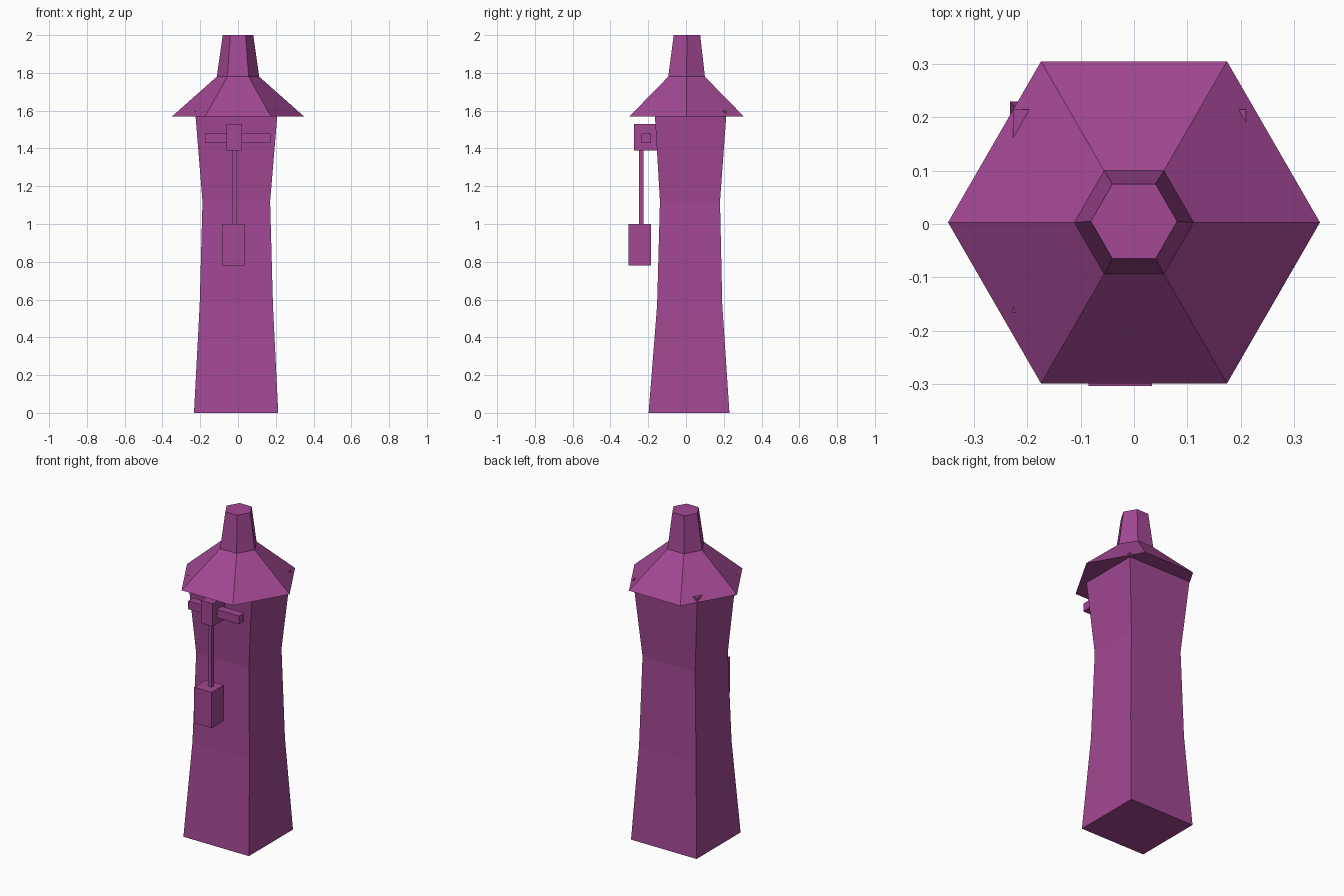
import bpy, bmesh
from math import cos, sin, pi

if "Cube" in bpy.data.objects:
    bpy.data.objects.remove(bpy.data.objects["Cube"])

paint = bpy.data.materials.new("purple_paint")
paint.diffuse_color = (0.36, 0.065, 0.29, 1)
paint.use_nodes = True
paint.node_tree.nodes["Principled BSDF"].inputs["Base Color"].default_value = paint.diffuse_color


def loft(name, rings):
    """Closed solid skinned through rings of equal point count."""
    bm = bmesh.new()
    loops = [[bm.verts.new(p) for p in ring] for ring in rings]
    n = len(loops[0])
    for a, b in zip(loops, loops[1:]):
        for i in range(n):
            j = (i + 1) % n
            bm.faces.new((a[i], a[j], b[j], b[i]))
    bm.faces.new(loops[0][::-1])
    bm.faces.new(loops[-1])
    bmesh.ops.recalc_face_normals(bm, faces=bm.faces)
    mesh = bpy.data.meshes.new(name)
    bm.to_mesh(mesh)
    bm.free()
    mesh.materials.append(paint)
    obj = bpy.data.objects.new(name, mesh)
    bpy.context.collection.objects.link(obj)
    return obj


def rect(x0, x1, y0, y1, z):
    return [(x0, y0, z), (x1, y0, z), (x1, y1, z), (x0, y1, z)]


def hexagon(r, z, cy=0.003):
    return [(r * cos(i * pi / 3), cy + r * sin(i * pi / 3), z) for i in range(6)]


def box(name, x0, x1, y0, y1, z0, z1):
    return loft(name, [rect(x0, x1, y0, y1, z) for z in (z0, z1)])


# Waisted square tower body
loft("tower_body", [
    rect(-0.233, 0.213, -0.198, 0.23, 0.0),
    rect(-0.203, 0.185, -0.153, 0.192, 0.57),
    rect(-0.188, 0.17, -0.138, 0.18, 1.12),
    rect(-0.227, 0.21, -0.166, 0.215, 1.597),
])

# Six-sided flared roof with chimney-like cap
loft("roof", [hexagon(0.349, 1.57), hexagon(0.112, 1.78), hexagon(0.081, 2.0, 0.005)])

# Hanging mechanism on the front
box("hub", -0.06, 0.02, -0.275, -0.15, 1.39, 1.53)
box("cross_bar", -0.175, 0.172, -0.235, -0.185, 1.43, 1.48)
box("rod", -0.029, -0.005, -0.249, -0.226, 0.99, 1.40)
box("weight", -0.085, 0.034, -0.304, -0.186, 0.78, 1.0)
